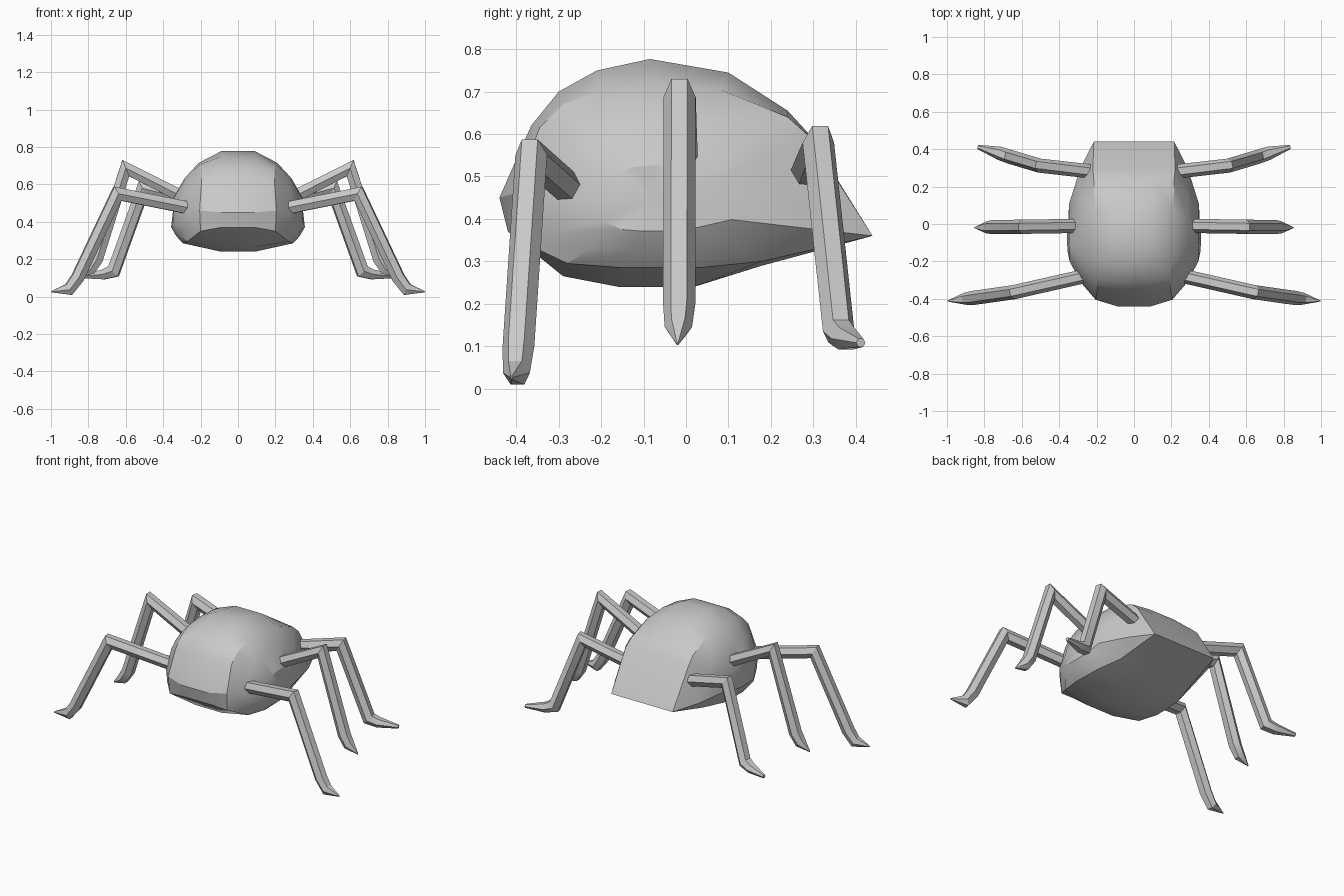
import bpy, bmesh, math
from mathutils import Vector

if "Cube" in bpy.data.objects:
    bpy.data.objects.remove(bpy.data.objects["Cube"])

grey = bpy.data.materials.new("plain grey")
grey.diffuse_color = (0.58, 0.58, 0.58, 1)
grey.use_nodes = True
grey.node_tree.nodes["Principled BSDF"].inputs["Base Color"].default_value = grey.diffuse_color


def loft(name, rings, angle):
    """Skin a list of equal point rings and cap both ends."""
    bm = bmesh.new()
    vr = [[bm.verts.new(p) for p in r] for r in rings]
    n = len(vr[0])
    for a, b in zip(vr, vr[1:]):
        for i in range(n):
            j = (i + 1) % n
            bm.faces.new((a[i], a[j], b[j], b[i]))
    for end in (vr[0], vr[-1]):
        c = bm.verts.new(sum((v.co for v in end), Vector()) / n)
        for i in range(n):
            bm.faces.new((end[i], end[(i + 1) % n], c))
    bmesh.ops.recalc_face_normals(bm, faces=bm.faces)
    me = bpy.data.meshes.new(name)
    bm.to_mesh(me)
    bm.free()
    ob = bpy.data.objects.new(name, me)
    bpy.context.collection.objects.link(ob)
    me.materials.append(grey)
    bpy.ops.object.select_all(action='DESELECT')
    ob.select_set(True)
    bpy.context.view_layer.objects.active = ob
    bpy.ops.object.shade_smooth_by_angle(angle=math.radians(angle))
    return ob


# Body: side profile along the middle strip (y, z)
middle = [(.44, .36), (.29, .60), (.24, .655), (.10, .745), (-.085, .777),
          (-.21, .75), (-.30, .70), (-.365, .62), (-.44, .45), (-.42, .37),
          (-.29, .265), (-.16, .24), (.02, .24), (.18, .29)]
# Body: outer rim of that strip (x, y, z)
rim = [(.215, .44, .36), (.22, .29, .595), (.215, .24, .64), (.21, .08, .705),
       (.21, -.07, .715), (.205, -.20, .705), (.195, -.29, .67),
       (.195, -.345, .615), (.205, -.405, .46), (.20, -.395, .35),
       (.27, -.28, .295), (.295, -.15, .285), (.29, .03, .285), (.25, .18, .30)]
CY, CZ, W = -.08, .42, .367


def flank(s):
    """Rim shrunk toward the bulging side's centre."""
    return [(x + (W - x) * (1 - s * s), CY + (y - CY) * s, CZ + (z - CZ) * s)
            for x, y, z in rim]


half = [[(.09, y, z) for y, z in middle], rim, flank(.72), flank(.36)]
mirrored = [[(-x, y, z) for x, y, z in r] for r in reversed(half)]
loft("body", mirrored + half, 28)


# Legs: hexagonal tubes with mitred joints and a tapered foot
def leg(name, path, scales, side, r=.038):
    pts = [Vector((x * side, y, z)) for x, y, z in path]
    flat = pts[-1] - pts[0]
    across = Vector((-flat.y, flat.x, 0)).normalized()
    rings = []
    for i, p in enumerate(pts):
        d0 = (p - pts[max(i - 1, 0)]).normalized()
        d1 = (pts[min(i + 1, len(pts) - 1)] - p).normalized()
        t = (d0 + d1).normalized()
        up = across.cross(t).normalized()
        miter = 1 / max(.7, t.dot(d1 if d1.length else d0))
        w, h = scales[i]
        rings.append([p + across * (math.cos(k * math.pi / 3) * r * w)
                      + up * (math.sin(k * math.pi / 3) * r * h * miter)
                      for k in range(6)])
    loft(name, rings, 30)


pointed = [(1, 1), (1, 1), (1, 1), (.85, .9), (.06, .1)]
blunt = [(1, 1), (1, 1), (1, 1), (.95, .8), (.3, .3)]
legs = {
    "front_leg": ([(.27, -.28, .475), (.645, -.365, .55), (.858, -.395, .10),
                   (.905, -.40, .037), (.998, -.412, .026)], pointed),
    "middle_leg": ([(.30, -.01, .535), (.60, -.015, .687), (.755, -.016, .20),
                    (.79, -.018, .145), (.853, -.02, .105)], pointed),
    "back_leg": ([(.22, .28, .505), (.505, .312, .58), (.665, .36, .135),
                  (.72, .378, .118), (.835, .412, .108)], blunt),
}
for name, (path, scales) in legs.items():
    for side, tag in ((-1, "left"), (1, "right")):
        leg(f"{tag}_{name}", path, scales, side)
